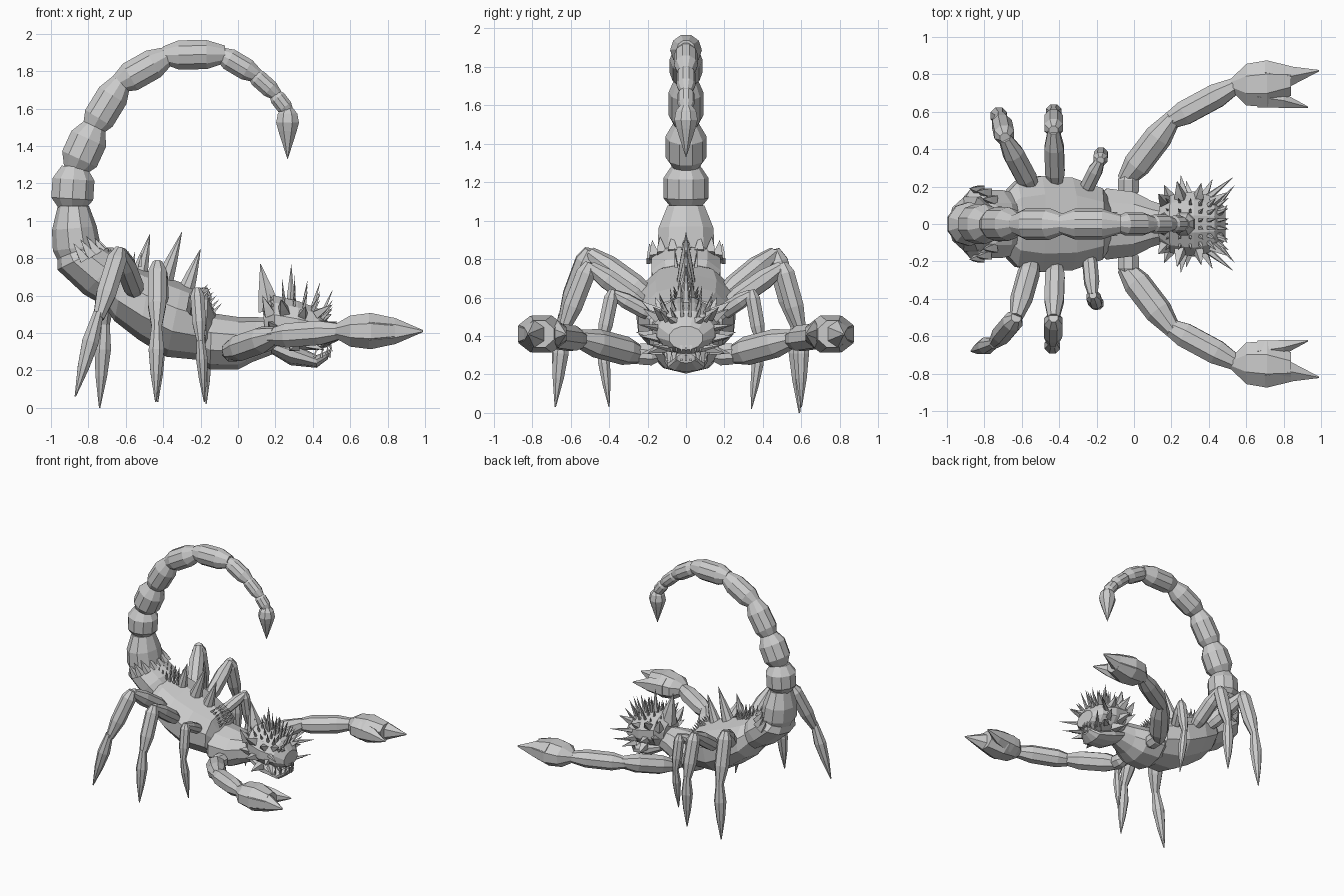
import bpy, bmesh, math, random
from mathutils import Vector as V
random.seed(4)


def loft(bm, rings, n=10):
    """Skin rings given as (centre, side vector, up vector)."""
    rows = []
    for c, u, v in rings:
        rows.append([bm.verts.new(c + u * math.cos(a) + v * math.sin(a))
                     for a in (2 * math.pi * (i + .5) / n for i in range(n))])
    for a, b in zip(rows, rows[1:]):
        for i in range(n):
            j = (i + 1) % n
            bm.faces.new((a[i], a[j], b[j], b[i]))
    bm.faces.new(rows[0][::-1])
    bm.faces.new(rows[-1])


def bead(bm, p, q, r, shape=((0, .6), (.25, 1), (.7, 1), (1, .6)), n=8, side=1.0):
    """One swollen limb segment from p to q."""
    p, q = V(p), V(q)
    d = (q - p).normalized()
    u = d.cross(V((0, 1, 0)) if abs(d.y) < .9 else V((0, 0, 1))).normalized()
    w = d.cross(u)
    loft(bm, [(p.lerp(q, t), u * r * k, w * r * k * side) for t, k in shape], n)


def spike(bm, p, q, r, n=6):
    bead(bm, p, q, r, ((0, 1), (.45, .62), (1, .02)), n)


def slab(bm, rows, n=10):
    """Loft from (top x, top z, bottom x, bottom z, half width)."""
    out = []
    for tx, tz, bx, bz, w in rows:
        t, b = V((tx, 0, tz)), V((bx, 0, bz))
        out.append(((t + b) / 2, V((0, w, 0)), (t - b) / 2 * 1.04))
    loft(bm, out, n)


def finish(bm, name):
    bmesh.ops.recalc_face_normals(bm, faces=bm.faces[:])
    me = bpy.data.meshes.new(name)
    bm.to_mesh(me)
    bm.free()
    ob = bpy.data.objects.new(name, me)
    bpy.context.collection.objects.link(ob)
    return ob


# Thorax, abdomen and rear plates
bm = bmesh.new()
slab(bm, [(.24, .47, .24, .31, .08), (.1, .48, .08, .25, .13), (.0, .48, .0, .21, .18),
          (-.14, .5, -.15, .21, .2), (-.2, .5, -.2, .25, .15)])
finish(bm, "thorax")
bm = bmesh.new()
slab(bm, [(-.12, .5, -.14, .28, .13), (-.16, .6, -.18, .26, .2), (-.3, .66, -.38, .28, .26),
          (-.47, .72, -.53, .37, .27), (-.6, .77, -.66, .47, .24), (-.66, .78, -.74, .59, .16)])
finish(bm, "abdomen")
bm = bmesh.new()
slab(bm, [(-.6, .75, -.68, .53, .17), (-.64, .81, -.82, .61, .19),
          (-.72, .86, -.96, .74, .19), (-.78, .87, -.96, .8, .15)])
for k in range(9):                       # jagged rim
    a = math.pi * (k / 8)
    c = V((-.72 - .1 * (1 - math.sin(a)), .18 * math.cos(a), .79 + .05 * math.sin(a)))
    spike(bm, c, c + V((-.06, .01 * math.cos(a), .09)), .035, 4)
finish(bm, "rear_plate")

# Tail: first segment, shrinking beads, stinger
bm = bmesh.new()
slab(bm, [(-.72, .8, -.92, .71, .13), (-.74, .87, -.985, .84, .155),
          (-.76, .97, -.99, .95, .15), (-.8, 1.08, -.96, 1.08, .1)])
for x0, z0, x1, z1, r in [
        (-.89, 1.06, -.875, 1.29, .118), (-.875, 1.27, -.765, 1.51, .107),
        (-.785, 1.48, -.62, 1.75, .09), (-.645, 1.73, -.37, 1.885, .085),
        (-.4, 1.885, -.07, 1.89, .082), (-.1, 1.895, .11, 1.77, .062),
        (.07, 1.795, .215, 1.665, .05), (.19, 1.685, .275, 1.575, .045)]:
    bead(bm, (x0, 0, z0), (x1, 0, z1), r, n=10)
finish(bm, "tail")
bm = bmesh.new()
bead(bm, (.265, 0, 1.6), (.265, 0, 1.33), .066,
     ((0, .5), (.1, .85), (.28, 1), (.45, .8), (1, .02)), 8)
finish(bm, "stinger")

# Legs: root, knee, foot
LOWER = ((0, .5), (.12, 1), (.36, 1), (.55, .6), (.72, .9), (.85, .6), (1, .08))
for name, root, knee, foot, r in [
        ("rear_leg_right", (-.54, -.18, .6), (-.63, -.5, .83), (-.87, -.68, .06), .06),
        ("rear_leg_left", (-.54, .18, .6), (-.69, .46, .83), (-.74, .59, .0), .06),
        ("middle_leg_right", (-.42, -.2, .55), (-.43, -.5, .76), (-.44, -.68, .03), .056),
        ("middle_leg_left", (-.42, .2, .55), (-.43, .5, .76), (-.43, .6, .03), .056),
        ("front_leg_right", (-.24, -.16, .5), (-.22, -.38, .62), (-.18, -.4, .03), .042),
        ("front_leg_left", (-.27, .16, .5), (-.18, .34, .62), (-.17, .34, .02), .042)]:
    bm = bmesh.new()
    k, f = V(knee), V(foot)
    bead(bm, root, k, r)
    out = V((0, math.copysign(.05, f.y), .02))
    bow = k.lerp(f, .48) + out           # slight outward bow of the shin
    bead(bm, k + V((0, 0, .02)), bow, r * .95, ((0, .5), (.15, 1), (.65, 1), (1, .55)))
    bead(bm, bow + V((0, 0, .03)), f, r * .8, ((0, .6), (.35, 1), (.65, .7), (1, .08)))
    finish(bm, name)

# Pincer arms and claws, mirrored left and right
for s, tag in ((1, "left"), (-1, "right")):
    bm = bmesh.new()
    P = lambda x, y, z: V((x, y * s, z))
    bead(bm, P(-.03, .14, .3), P(-.03, .28, .31), .06)
    bead(bm, P(-.05, .23, .3), P(.21, .57, .39), .075)
    bead(bm, P(.17, .54, .38), P(.56, .75, .41), .07)
    finish(bm, "pincer_arm_" + tag)
    bm = bmesh.new()

    def row(x, y, w, h):
        return P(x, y, .41), V((0, w, 0)), V((0, 0, h))
    loft(bm, [row(.52, .745, .035, .04), row(.6, .745, .12, .09),
              row(.71, .75, .135, .105), row(.84, .765, .085, .075)], 8)
    loft(bm, [row(.7, .81, .07, .095), row(.84, .79, .06, .07), row(.99, .82, .004, .005)], 6)
    loft(bm, [row(.66, .68, .065, .08), row(.8, .66, .045, .06), row(.93, .625, .004, .005)], 6)
    finish(bm, "claw_" + tag)

# Head, jaw, eyes and teeth
bm = bmesh.new()
slab(bm, [(.13, .54, .15, .36, .1), (.19, .6, .2, .32, .16), (.32, .57, .32, .31, .18),
          (.43, .53, .43, .31, .15), (.49, .45, .49, .33, .09)], 12)
finish(bm, "head")
bm = bmesh.new()
slab(bm, [(.17, .37, .18, .29, .1), (.28, .35, .28, .23, .12),
          (.42, .28, .42, .215, .1), (.49, .31, .48, .26, .05)])
finish(bm, "jaw")
bm = bmesh.new()
for y in (-.09, -.05, .05, .09):
    bmesh.ops.create_icosphere(bm, subdivisions=1, radius=.018)
    bmesh.ops.translate(bm, verts=bm.verts[-12:], vec=(.49 - abs(y) * .5, y, .42))
finish(bm, "eyes")
bm = bmesh.new()
for k in range(9):
    a = (k - 4) / 4
    p = V((.49 - .08 * a * a, .1 * a, .27))
    spike(bm, p, p + V((.01, 0, .06)), .009, 4)
    spike(bm, p + V((0, 0, .08)), p + V((.015, 0, .03)), .009, 4)
finish(bm, "teeth")

# Mane: crest, crown rows, cheek fans and tusks
bm = bmesh.new()
spike(bm, (.17, 0, .52), (.12, 0, .77), .07)
spike(bm, (.28, 0, .52), (.285, 0, .765), .03)
for x in (.2, .25, .3, .35, .4, .45):
    for y in (-.1, -.06, -.02, .02, .06, .1):
        h = .15 - abs(y) * .6 - abs(x - .3) * .25 + random.uniform(-.02, .03)
        p = V((x, y, .55 - abs(y) * .3 - max(0, x - .4) * .8))
        spike(bm, p, p + V(((x - .29) * .35, y * .4, h)), .014, 4)
for s in (1, -1):
    for x, z, tx, ty, tz, r in [
            (.17, .5, .13, .16, .6, .04), (.2, .42, .16, .21, .46, .04),
            (.25, .5, .23, .23, .58, .045), (.27, .4, .25, .26, .42, .045),
            (.3, .33, .28, .23, .31, .04), (.34, .48, .36, .22, .54, .04),
            (.36, .39, .42, .24, .4, .035), (.38, .34, .46, .2, .31, .03),
            (.42, .5, .5, .17, .55, .03)]:
        spike(bm, (x, s * .12, z), (tx, s * ty, tz), r, 4)
    spike(bm, (.38, s * .13, .44), (.53, s * .25, .46), .022, 5)
    spike(bm, (.42, s * .07, .33), (.54, s * .21, .36), .018, 5)
    spike(bm, (.44, s * .05, .47), (.5, s * .1, .5), .03, 4)     # brow
finish(bm, "mane")

# Spines down the back
bm = bmesh.new()
for x, z, tx, tz, r in [(-.53, .7, -.47, .93, .05), (-.4, .66, -.3, .94, .055),
                        (-.28, .62, -.2, .85, .05)]:
    spike(bm, (x, 0, z), (tx, 0, tz), r, 8)
for k in range(6):
    for y in (-.05, 0, .05):
        p = V((-.21 + k * .015, y, .61 - k * .02))
        spike(bm, p, p + V((.05, y * .3, .05)), .012, 4)
        p = V((-.7 + k * .035, y, .78 - .005 * k))
        spike(bm, p, p + V((.01, y * .2, .08)), .012, 4)
finish(bm, "back_spines")
